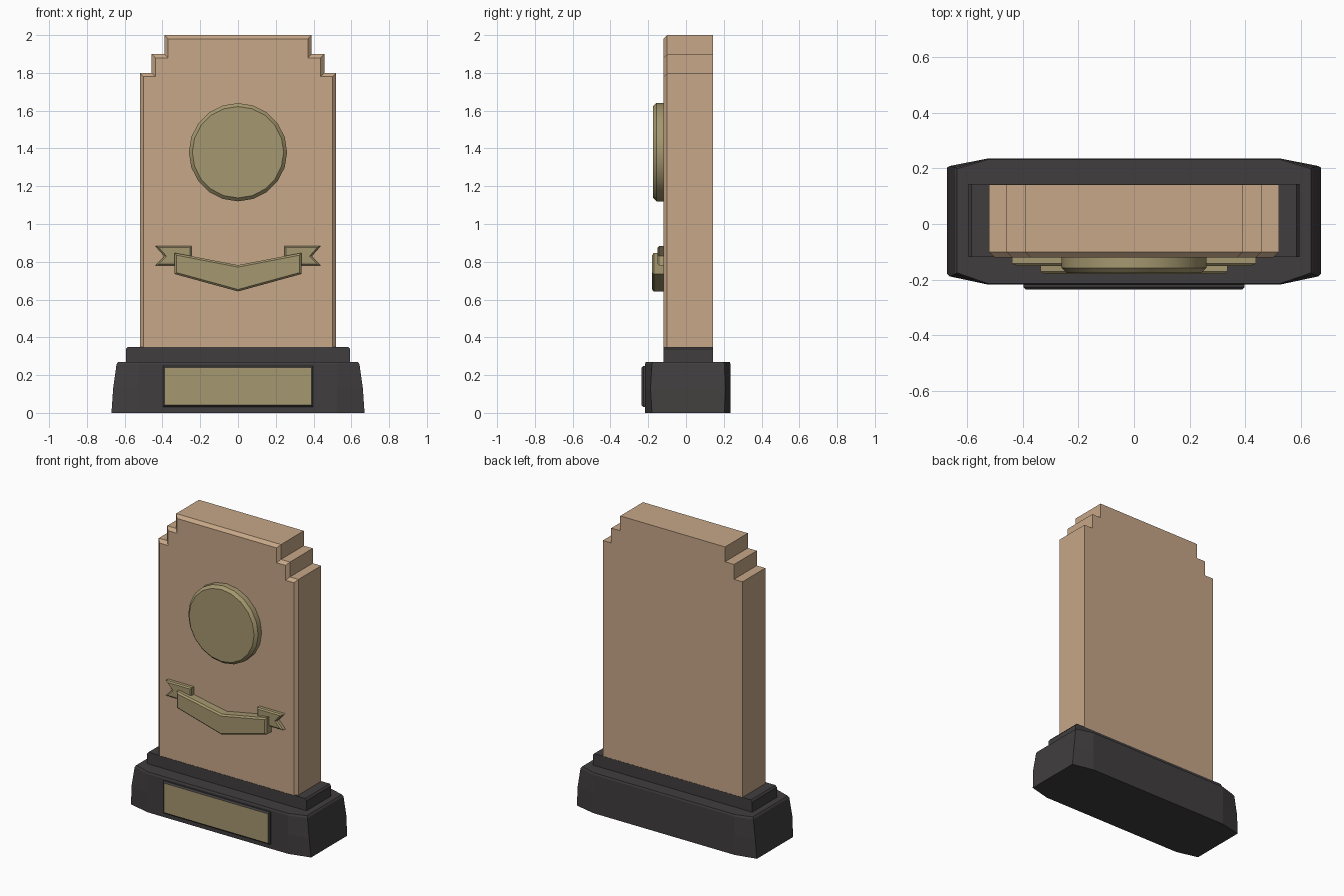
import bpy, bmesh, math
from mathutils import Vector

if "Cube" in bpy.data.objects:
    bpy.data.objects.remove(bpy.data.objects["Cube"])


def material(name, rgb):
    m = bpy.data.materials.new(name)
    m.diffuse_color = (*rgb, 1)
    m.use_nodes = True
    m.node_tree.nodes["Principled BSDF"].inputs["Base Color"].default_value = m.diffuse_color
    return m


WOOD = material("light wood", (0.565, 0.385, 0.242))
GOLD = material("dull gold", (0.375, 0.312, 0.160))
DARK = material("dark base", (0.053, 0.048, 0.049))


def inset_outline(pts, d):
    """Move each edge of a counter-clockwise outline inward by d."""
    out = []
    n = len(pts)
    for i in range(n):
        a, b, c = (Vector(pts[(i + k) % n]) for k in (-1, 0, 1))
        e1, e2 = (b - a).normalized(), (c - b).normalized()
        n1, n2 = Vector((-e1.y, e1.x)), Vector((-e2.y, e2.x))
        out.append(b + (n1 + n2) * d / (1 + n1.dot(n2)))
    return out


def loft(name, rings, mats, front_mat=0):
    """Skin a stack of equal-sized rings and cap both ends."""
    bm = bmesh.new()
    vs = [[bm.verts.new(p) for p in r] for r in rings]
    n = len(vs[0])
    for r, s in zip(vs, vs[1:]):
        for i in range(n):
            bm.faces.new((r[i], r[(i + 1) % n], s[(i + 1) % n], s[i]))
    bm.faces.new(vs[0][::-1])
    bm.faces.new(vs[-1]).material_index = front_mat
    bmesh.ops.recalc_face_normals(bm, faces=bm.faces)
    me = bpy.data.meshes.new(name)
    bm.to_mesh(me)
    bm.free()
    for m in mats:
        me.materials.append(m)
    ob = bpy.data.objects.new(name, me)
    bpy.context.collection.objects.link(ob)
    return ob


def prism(name, pts, back, front, mats, bevel=0.0, depth=None, front_mat=0):
    """Extrude an x-z outline along y, with a bevelled front edge."""
    rings = [(pts, back)]
    if bevel:
        rings += [(pts, front + (depth or bevel)), (inset_outline(pts, bevel), front)]
    else:
        rings += [(pts, front)]
    return loft(name, [[(p[0], y, p[1]) for p in r] for r, y in rings], mats, front_mat)


def mirrored(half):
    """Complete a right-half outline (bottom to top) with its left half."""
    return half + [(-x, z) for x, z in reversed(half) if x > 1e-6]


# base with slanted, slightly bulging ends
def base_ring(x, end_front, end_back, z, d=0.0):
    half = [(0.525, -0.217 + d), (x, end_front), (x, end_back), (0.525, 0.235 - d)]
    return [(px, py, z) for px, py in mirrored(half)]


loft("base", [base_ring(0.670, -0.180, 0.203, 0),
              base_ring(0.661, -0.188, 0.208, 0.13),
              base_ring(0.643, -0.180, 0.203, 0.258),
              base_ring(0.635, -0.175, 0.198, 0.27, 0.004)], [DARK])

# step between base and panel
prism("base_step", mirrored([(0.593, 0.26), (0.593, 0.338), (0.583, 0.35)]),
      0.143, -0.118, [DARK])

# upright panel with stepped shoulders
prism("panel", mirrored([(0.52, 0.33), (0.52, 1.80), (0.457, 1.80),
                         (0.457, 1.90), (0.39, 1.90), (0.39, 2.0)]),
      0.142, -0.12, [WOOD], 0.02)

# round medallion
N = 20
circle = [(0.26 * math.sin(-2 * math.pi * i / N), 1.38 + 0.26 * math.cos(2 * math.pi * i / N))
          for i in range(N)]
medal = prism("medallion", circle, -0.11, -0.175, [GOLD], 0.018)
bpy.context.view_layer.objects.active = medal
medal.select_set(True)
bpy.ops.object.shade_smooth_by_angle(angle=math.radians(30))
medal.select_set(False)

# ribbon banner and its two notched tails
prism("ribbon_banner", [(-0.335, 0.735), (0, 0.643), (0.335, 0.735),
                        (0.335, 0.847), (0, 0.782), (-0.335, 0.847)],
      -0.11, -0.18, [GOLD], 0.01)
tail = [(0.245, 0.78), (0.437, 0.78), (0.39, 0.83), (0.437, 0.883), (0.245, 0.883)]
for side, label in ((1, "right"), (-1, "left")):
    pts = tail if side > 0 else [(-x, z) for x, z in reversed(tail)]
    prism("ribbon_tail_" + label, pts, -0.11, -0.15, [GOLD], 0.008)

# name plate: dark frame with gold face
prism("name_plate", mirrored([(0.397, 0.032), (0.397, 0.248)]),
      -0.20, -0.235, [DARK, GOLD], 0.009, front_mat=1)
